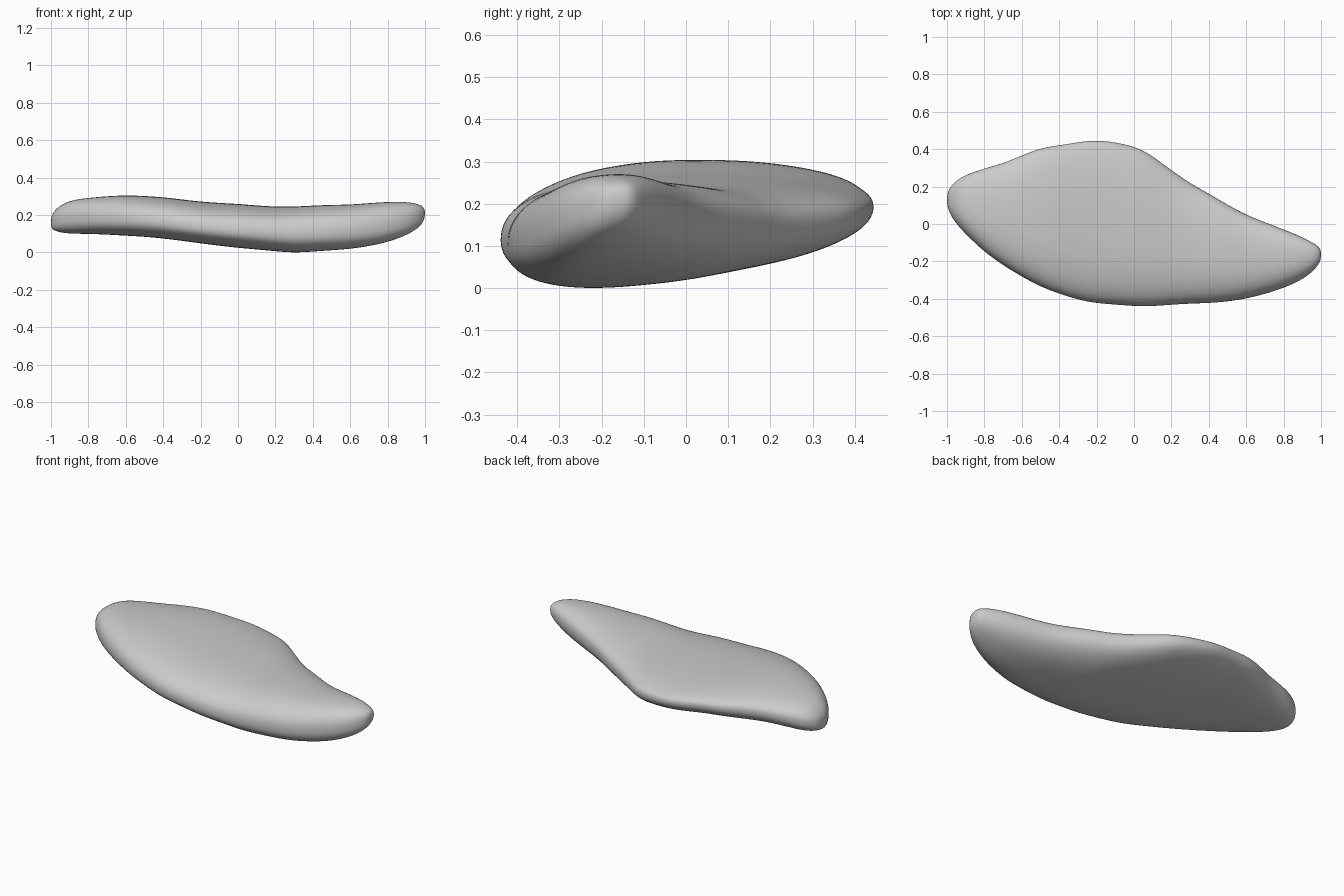
import bpy, bmesh, math

# Cross-sections along the length: x, front y, back y, bottom z, top z
sections = [
    (-1.00, 0.10, 0.16, 0.130, 0.190),
    (-0.985, 0.055, 0.195, 0.118, 0.220),
    (-0.95, 0.00, 0.235, 0.106, 0.253),
    (-0.89, -0.065, 0.268, 0.100, 0.280),
    (-0.80, -0.150, 0.298, 0.099, 0.292),
    (-0.70, -0.222, 0.325, 0.095, 0.301),
    (-0.60, -0.283, 0.368, 0.089, 0.306),
    (-0.49, -0.342, 0.412, 0.083, 0.302),
    (-0.38, -0.382, 0.424, 0.072, 0.294),
    (-0.25, -0.420, 0.449, 0.055, 0.277),
    (-0.14, -0.430, 0.447, 0.040, 0.267),
    (0.00, -0.441, 0.418, 0.024, 0.260),
    (0.08, -0.443, 0.380, 0.017, 0.253),
    (0.20, -0.433, 0.289, 0.006, 0.244),
    (0.30, -0.427, 0.219, -0.003, 0.245),
    (0.40, -0.424, 0.164, 0.004, 0.251),
    (0.50, -0.416, 0.104, 0.011, 0.255),
    (0.60, -0.400, 0.050, 0.018, 0.256),
    (0.70, -0.375, 0.010, 0.033, 0.264),
    (0.80, -0.343, -0.028, 0.054, 0.271),
    (0.89, -0.303, -0.065, 0.087, 0.271),
    (0.95, -0.260, -0.097, 0.120, 0.263),
    (0.985, -0.220, -0.117, 0.150, 0.250),
    (1.00, -0.190, -0.140, 0.190, 0.230),
]
SIDES = 32
POWER = 2 / 2.4


def signed_pow(v, p):
    return math.copysign(abs(v) ** p, v)


def ring_points(x, y0, y1, z0, z1):
    """Tilted rounded section, fitted to the given height range."""
    yc, hw = (y0 + y1) / 2, (y1 - y0) / 2
    zc, hh = (z0 + z1) / 2, (z1 - z0) / 2
    tilt = 0.07 + (0.14 * x * x if x > 0 else 0.0)
    top_level = 1.1 if x < 0 else 1.1 - 0.6 * x
    pts = []
    for i in range(SIDES):
        a = 2 * math.pi * (i + 0.5) / SIDES
        dy = hw * signed_pow(math.cos(a), POWER)
        s = signed_pow(math.sin(a), POWER)
        lean = 1 - top_level * s if s > 0 else 1 - 0.2 * s
        pts.append((yc + dy, zc + hh * s + tilt * dy * lean))
    lo, hi = min(p[1] for p in pts), max(p[1] for p in pts)
    return [(x, y, z0 + (z - lo) / (hi - lo) * (z1 - z0)) for y, z in pts]


# Loft the slab through its sections and close both tips
bm = bmesh.new()
rings = [[bm.verts.new(p) for p in ring_points(*s)] for s in sections]
for a, b in zip(rings, rings[1:]):
    for i in range(SIDES):
        j = (i + 1) % SIDES
        bm.faces.new((a[i], a[j], b[j], b[i]))
bm.faces.new(rings[0])
bm.faces.new(rings[-1])
bmesh.ops.recalc_face_normals(bm, faces=bm.faces)
for f in bm.faces:
    f.smooth = True
mesh = bpy.data.meshes.new("flat_stone")
bm.to_mesh(mesh)
bm.free()
stone = bpy.data.objects.new("flat_stone", mesh)
bpy.context.collection.objects.link(stone)

# Soften the surface
sub = stone.modifiers.new("soften", 'SUBSURF')
sub.levels = sub.render_levels = 2
